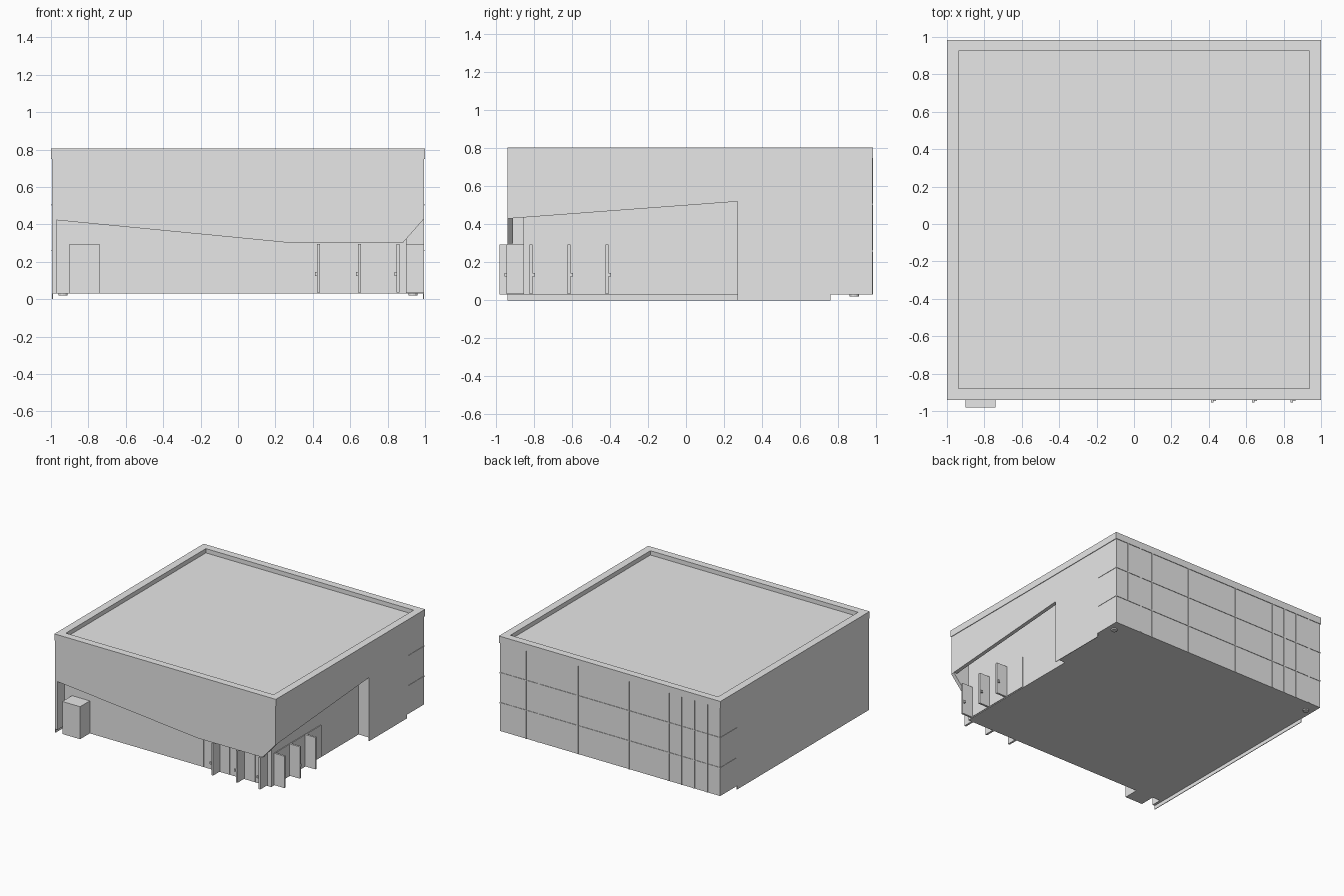
import bpy, bmesh
from mathutils import Vector

cube = bpy.data.objects.get("Cube")
if cube:
    bpy.data.objects.remove(cube, do_unlink=True)

grey = bpy.data.materials.new("plain_grey")
grey.use_nodes = True
grey.diffuse_color = (0.8, 0.8, 0.8, 1)
grey.node_tree.nodes["Principled BSDF"].inputs["Base Color"].default_value = (0.8, 0.8, 0.8, 1)


def finish(name, bm):
    bmesh.ops.recalc_face_normals(bm, faces=bm.faces)
    mesh = bpy.data.meshes.new(name)
    bm.to_mesh(mesh)
    bm.free()
    mesh.materials.append(grey)
    obj = bpy.data.objects.new(name, mesh)
    bpy.context.collection.objects.link(obj)
    return obj


def box(name, xs, ys, zs):
    bm = bmesh.new()
    bmesh.ops.create_cube(bm, size=1)
    for v in bm.verts:
        v.co = Vector([r[0] if c < 0 else r[1] for c, r in zip(v.co, (xs, ys, zs))])
    return finish(name, bm)


def prism(name, profile, axis, start, end):
    """Extrude a (horizontal, z) outline along x or y."""
    bm = bmesh.new()
    place = (lambda h, z: (start, h, z)) if axis == "x" else (lambda h, z: (h, start, z))
    face = bm.faces.new([bm.verts.new(place(h, z)) for h, z in profile])
    ext = bmesh.ops.extrude_face_region(bm, geom=[face])
    shift = Vector((end - start, 0, 0)) if axis == "x" else Vector((0, end - start, 0))
    bmesh.ops.translate(bm, vec=shift, verts=[g for g in ext["geom"] if isinstance(g, bmesh.types.BMVert)])
    return finish(name, bm)


W, FRONT, BACK, TOP, FLOOR = 0.995, -0.94, 0.98, 0.8, 0.03
GLASS_Y, GLASS_X, STEP = -0.855, 0.90, 0.27
DOOR = (0.035, 0.295)

# Recessed inner volume, closed at the floor and the roof
box("inner_core", (-0.97, GLASS_X), (GLASS_Y, 0.95), (FLOOR, 0.77))
box("side_core", (GLASS_X, 0.97), (STEP, 0.95), (FLOOR, 0.77))
box("roof_deck", (-0.97, 0.97), (-0.91, 0.96), (0.75, 0.77))

# Outer walls with sloping cut-outs at the entrance corner
prism("front_facade", [(-W, 0.425), (0.29, 0.30), (0.88, 0.30), (W, 0.43), (W, TOP), (-W, TOP)],
      "y", FRONT, FRONT + 0.03)
prism("left_facade", [(FRONT, 0.43), (STEP, 0.52), (STEP, FLOOR), (BACK, FLOOR), (BACK, TOP), (FRONT, TOP)],
      "x", W - 0.03, W)
box("right_wall", (-W, -0.97), (FRONT, BACK), (FLOOR, TOP))
box("back_wall", (-W, W), (0.95, BACK), (FLOOR, TOP))

# Thin skirts reaching the ground
box("right_skirt", (-W, -W + 0.005), (FRONT, 0.76), (0, FLOOR))
box("left_skirt", (W - 0.005, W), (STEP, 0.76), (0, FLOOR))

# Parapet around the roof
for side, sign in (("left", 1), ("right", -1)):
    box(side + "_parapet", sorted((sign * 0.938, sign)), (FRONT, 0.985), (0.75, 0.805))
box("front_parapet", (-0.938, 0.938), (FRONT, -0.88), (0.75, 0.805))
box("back_parapet", (-0.938, 0.938), (0.925, 0.985), (0.75, 0.805))

# Panel seams on the back, wrapping around the corners
for x in (0.88, 0.76, 0.645, 0.29, -0.17, -0.53, -0.645, -0.76, -0.88):
    low = 0.26 if x == 0.88 else FLOOR
    box("back_upright", (x - 0.006, x + 0.006), (BACK, BACK + 0.005), (low, 0.75))
for z in (0.505, 0.26):
    box("back_rail", (-W, W), (BACK, BACK + 0.004), (z - 0.004, z + 0.004))
    for sign in (1, -1):
        box("corner_rail", sorted((sign * W, sign * (W + 0.003))), (0.77, BACK), (z - 0.003, z + 0.003))

# Front entrance: fixed panes and doors standing open
for xs in ((0.26, 0.29), (0.295, 0.41), (0.45, 0.525), (0.53, 0.64), (0.67, 0.755), (0.76, 0.85)):
    box("front_pane", xs, (GLASS_Y - 0.006, GLASS_Y), DOOR)
for x in (0.43, 0.65, 0.855):
    box("front_door", (x - 0.008, x + 0.008), (-0.945, GLASS_Y), DOOR)
    box("front_door_handle", (x - 0.018, x - 0.006), (-0.955, -0.94), (0.125, 0.145))

# Side entrance: the same arrangement around the corner
for ys in ((-0.80, -0.63), (-0.60, -0.43), (-0.40, -0.22)):
    box("side_pane", (GLASS_X, GLASS_X + 0.006), ys, DOOR)
for y in (-0.815, -0.615, -0.415):
    box("side_door", (GLASS_X, W), (y - 0.008, y + 0.008), DOOR)
    box("side_door_handle", (0.975, 0.99), (y + 0.006, y + 0.02), (0.125, 0.145))

# Service cabinet beside the front wall
box("service_cabinet", (-0.90, -0.74), (-0.98, GLASS_Y), (FLOOR, 0.295))

# Round feet under the back corners
for x in (-0.935, 0.935):
    bm = bmesh.new()
    bmesh.ops.create_cone(bm, cap_ends=True, segments=12, radius1=0.024, radius2=0.024, depth=0.012)
    bmesh.ops.translate(bm, vec=(x, 0.885, 0.026), verts=bm.verts)
    finish("foot", bm)
